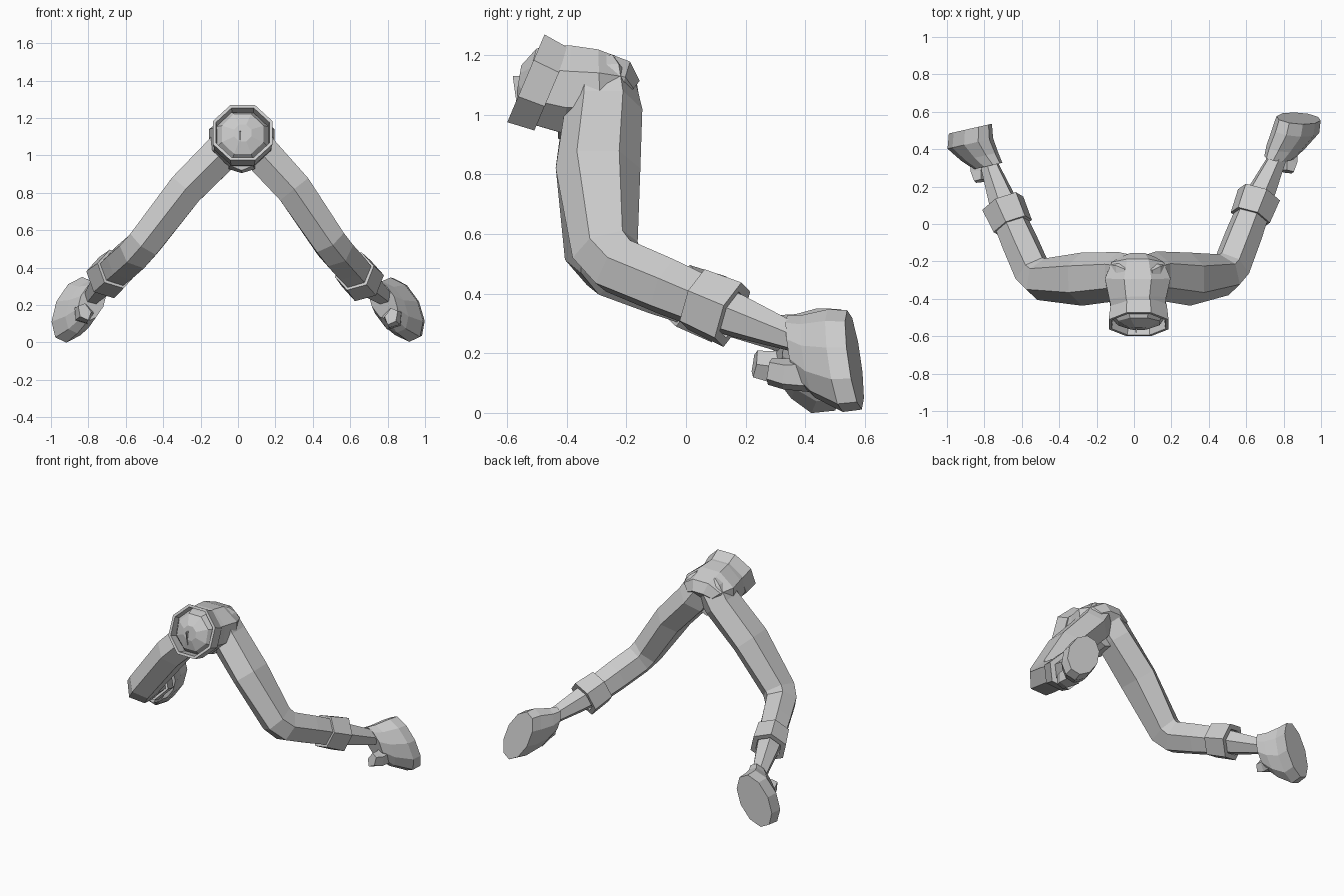
import bpy, bmesh, math
from mathutils import Vector as V

if "Cube" in bpy.data.objects:
    bpy.data.objects.remove(bpy.data.objects["Cube"])

grey = bpy.data.materials.new("plain grey")
grey.diffuse_color = (0.6, 0.6, 0.6, 1)
grey.use_nodes = True
grey.node_tree.nodes["Principled BSDF"].inputs["Base Color"].default_value = grey.diffuse_color


def finish(name, bm):
    bmesh.ops.recalc_face_normals(bm, faces=bm.faces)
    mesh = bpy.data.meshes.new(name)
    bm.to_mesh(mesh)
    bm.free()
    mesh.materials.append(grey)
    ob = bpy.data.objects.new(name, mesh)
    bpy.context.collection.objects.link(ob)
    return ob


def loft(name, sections, hint, sides=6, tangent=None, closed=False):
    """Skin rings; each section is (centre, radius along hint, radius across)."""
    bm = bmesh.new()
    pts = [V(s[0]) for s in sections]
    rings = []
    for i, (c, ru, rv) in enumerate(sections):
        if tangent:
            t = V(tangent).normalized()
        else:
            t = V((0, 0, 0))
            if i > 0:
                t += (pts[i] - pts[i - 1]).normalized()
            if i < len(pts) - 1:
                t += (pts[i + 1] - pts[i]).normalized()
            t.normalize()
        u = V(hint)
        u = (u - t * u.dot(t)).normalized()
        v = t.cross(u)
        ring = []
        for k in range(sides):
            a = 2 * math.pi * (k + 0.5) / sides
            ring.append(bm.verts.new(pts[i] + u * ru * math.cos(a) + v * rv * math.sin(a)))
        rings.append(ring)
    pairs = list(zip(rings, rings[1:]))
    if closed:
        pairs.append((rings[-1], rings[0]))
    for a, b in pairs:
        for k in range(sides):
            j = (k + 1) % sides
            bm.faces.new((a[k], a[j], b[j], b[k]))
    if not closed:
        bm.faces.new(rings[0])
        bm.faces.new(rings[-1])
    return finish(name, bm)


def band(name, a, b, ra, rb, thick, hint, sides):
    """Hollow ring with square rims, between points a and b."""
    secs = [(a, ra, ra), (b, rb, rb), (b, rb - thick, rb - thick), (a, ra - thick, ra - thick)]
    return loft(name, secs, hint, sides, V(b) - V(a), True)


# Hips, with a domed front cap inside the belt
loft("hips", [((0.025, -0.56, 1.12), 0.05, 0.05), ((0.025, -0.53, 1.115), 0.12, 0.12),
              ((0.025, -0.49, 1.1), 0.15, 0.145), ((0.02, -0.4, 1.085), 0.165, 0.16),
              ((0.02, -0.29, 1.085), 0.19, 0.145), ((0.02, -0.215, 1.09), 0.15, 0.1),
              ((0.02, -0.19, 1.07), 0.1, 0.06)],
     (1, 0, 0), 8)
loft("crotch", [((0.02, -0.43, 0.97), 0.07, 0.05), ((0.02, -0.38, 0.95), 0.08, 0.045),
                ((0.02, -0.25, 0.99), 0.1, 0.07)], (1, 0, 0), 6, (0, 1, 0))

# Belt and its fin
band("belt", (0.025, -0.45, 1.085), (0.025, -0.537, 1.122), 0.162, 0.173, 0.018, (1, 0, 0), 8)
loft("belt_fin", [((0.012, -0.56, 1.04), 0.004, 0.012), ((0.012, -0.567, 1.13), 0.004, 0.02)],
     (1, 0, 0), 4)

# Per leg: joints, then foot centre line, sole normal and toe nub
legs = {
    "right": dict(s=1, hip=(0.09, -0.28, 1.06), mid=(0.3, -0.295, 0.82), knee=(0.507, -0.268, 0.51),
                  cuff=(0.645, 0.095, 0.355), ankle=(0.775, 0.37, 0.25),
                  foot=[(0.88, 0.565, 0.178), (0.865, 0.5, 0.175), (0.81, 0.41, 0.19), (0.775, 0.355, 0.22)],
                  n=(0.2, 0.95, 0.2), nub=(0.82, 0.28, 0.14)),
    "left": dict(s=-1, hip=(-0.05, -0.28, 1.06), mid=(-0.28, -0.295, 0.82), knee=(-0.525, -0.295, 0.5),
                 cuff=(-0.675, 0.05, 0.37), ankle=(-0.775, 0.32, 0.25),
                 foot=[(-0.875, 0.51, 0.178), (-0.875, 0.43, 0.175), (-0.825, 0.36, 0.19), (-0.78, 0.31, 0.22)],
                 n=(-0.22, 0.97, 0.0), nub=(-0.82, 0.23, 0.165)),
}

for side, p in legs.items():
    s = p["s"]
    hint = (0.74 * s, 0, 0.67)
    hip, mid, knee = V(p["hip"]), V(p["mid"]), V(p["knee"])
    cuff, ankle = V(p["cuff"]), V(p["ankle"])
    axis = (cuff - knee).normalized()
    thigh = (knee - mid).normalized()

    # Trouser leg, with a blunt bend at the knee
    loft(side + "_trouser_leg", [(hip - thigh * 0.11, 0.1, 0.08), (hip - thigh * 0.06, 0.12, 0.115),
                                 (hip + thigh * 0.05, 0.115, 0.13),
                                 (mid, 0.11, 0.142), (knee - thigh * 0.045, 0.102, 0.115),
                                 (knee + axis * 0.045, 0.102, 0.108),
                                 (knee.lerp(cuff, 0.55), 0.102, 0.1), (cuff, 0.095, 0.09)], hint)
    # Cuff and ankle
    band(side + "_cuff", cuff - axis * 0.07, cuff + axis * 0.07, 0.112, 0.12, 0.035, hint, 6)
    loft(side + "_ankle", [(cuff, 0.083, 0.083), (cuff.lerp(ankle, 0.3), 0.076, 0.076),
                           (ankle, 0.048, 0.05)], hint)
    # Boot, from flat sole back to the ankle opening
    radii = [(0.182, 0.1), (0.187, 0.108), (0.15, 0.088), (0.115, 0.068)]
    loft(side + "_boot", [(c, a, b) for c, (a, b) in zip(p["foot"], radii)],
         (0.42 * s, 0, -0.9), 10, p["n"])
    # Toe nub in front of the boot
    nub = V(p["nub"])
    loft(side + "_toe_nub", [(nub, 0.05, 0.035), (nub + V((0.01 * s, 0.05, -0.01)), 0.055, 0.05),
                             (nub + V((0, 0.14, -0.01)), 0.065, 0.065)], (0.4 * s, 0, 1), 5)
